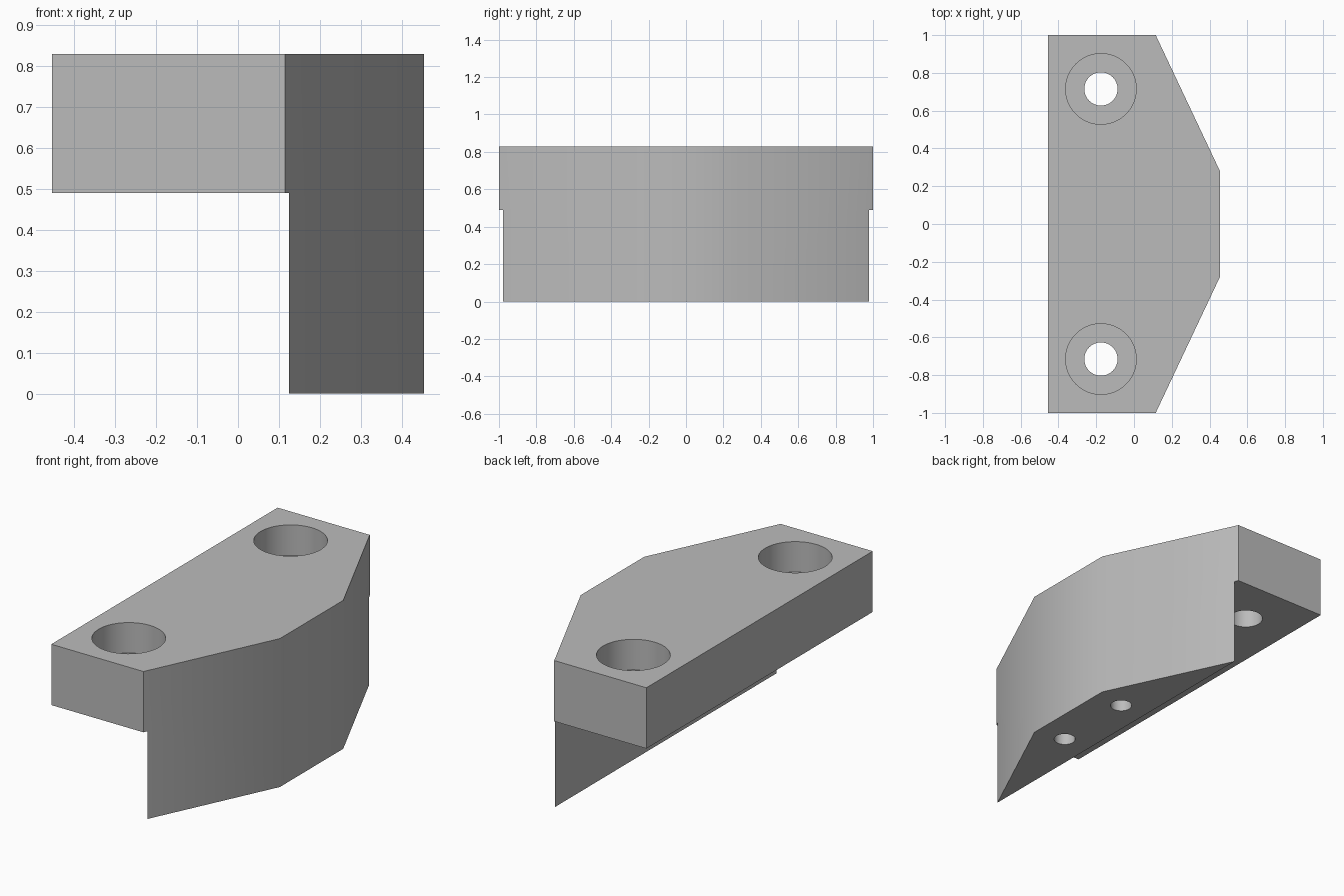
import bpy
import bmesh
import math

TOP = 0.83        # upper face height
LEDGE = 0.49      # underside of the overhanging plate
STEP_X = 0.125    # inner face of the lower block

# Remove the default cube
cube = bpy.data.objects.get("Cube")
if cube:
    bpy.data.objects.remove(cube, do_unlink=True)

# Single flat grey material
grey = bpy.data.materials.new("plain_grey")
grey.use_nodes = True
colour = (0.5, 0.5, 0.5, 1)
grey.diffuse_color = colour
grey.node_tree.nodes["Principled BSDF"].inputs["Base Color"].default_value = colour


def make_prism(name, outline, z0, z1):
    """Extrude a counter-clockwise outline from z0 up to z1."""
    bm = bmesh.new()
    base = bm.faces.new([bm.verts.new((x, y, z0)) for x, y in outline])
    new = bmesh.ops.extrude_face_region(bm, geom=[base])["geom"]
    verts = [v for v in new if isinstance(v, bmesh.types.BMVert)]
    bmesh.ops.translate(bm, verts=verts, vec=(0, 0, z1 - z0))
    bmesh.ops.recalc_face_normals(bm, faces=bm.faces[:])
    mesh = bpy.data.meshes.new(name)
    bm.to_mesh(mesh)
    bm.free()
    mesh.materials.append(grey)
    obj = bpy.data.objects.new(name, mesh)
    bpy.context.collection.objects.link(obj)
    return obj


def circle(x, y, r, n=64):
    return [(x + r * math.cos(math.tau * i / n), y + r * math.sin(math.tau * i / n))
            for i in range(n)]


def cut(target, cutter):
    """Subtract the cutter from the target, then delete it."""
    cutter.hide_render = True
    mod = target.modifiers.new("cut", "BOOLEAN")
    mod.operation = "DIFFERENCE"
    mod.solver = "EXACT"
    mod.object = cutter
    bpy.context.view_layer.objects.active = target
    bpy.ops.object.modifier_apply(modifier=mod.name)
    bpy.data.objects.remove(cutter, do_unlink=True)


# Bracket body with chamfered outer corners
half = [(-0.455, -1), (0.115, -1), (0.455, -0.28)]
outline = half + [(x, -y) for x, y in reversed(half)]
body = make_prism("mounting_bracket", outline, 0, TOP)

# Open space under the overhanging plate
space = [(-1, -2), (STEP_X, -2), (STEP_X, 2), (-1, 2)]
cut(body, make_prism("ledge_cutter", space, -1, LEDGE))

for side in (-1, 1):
    # Counterbored bolt hole through the plate
    y = 0.715 * side
    cut(body, make_prism("counterbore_cutter", circle(-0.175, y, 0.187), TOP - 0.17, 1))
    cut(body, make_prism("bolt_hole_cutter", circle(-0.175, y, 0.088), 0.3, 1))
    # Blind hole in the underside of the lower block
    cut(body, make_prism("pin_hole_cutter", circle(0.285, 0.233 * side, 0.056), -0.1, 0.42))

# Smooth the walls, keeping real corners sharp
bpy.ops.object.select_all(action="DESELECT")
body.select_set(True)
bpy.context.view_layer.objects.active = body
bpy.ops.object.shade_smooth_by_angle(angle=math.radians(30))
